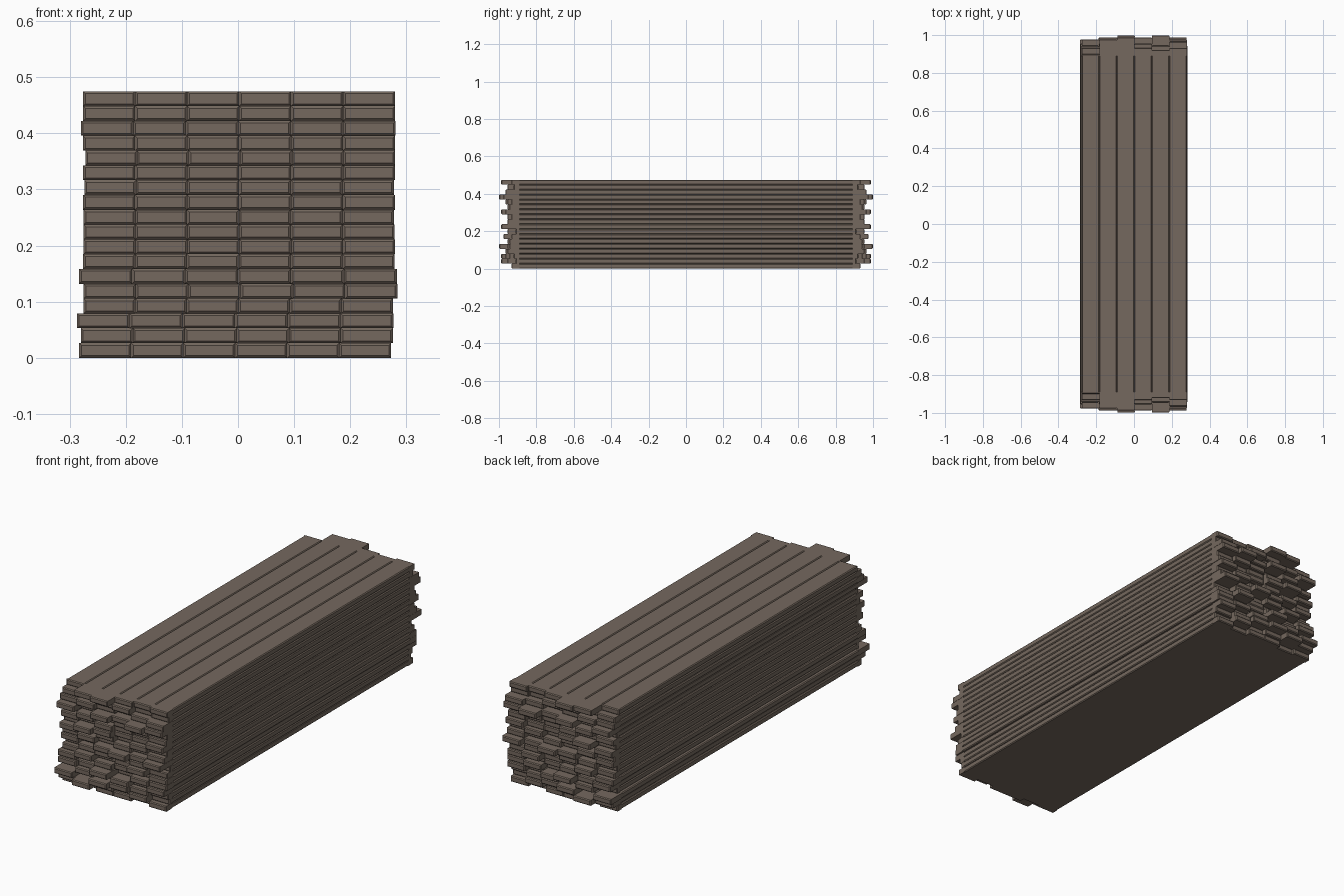
import bpy, bmesh

if "Cube" in bpy.data.objects:
    bpy.data.objects.remove(bpy.data.objects["Cube"])

ROWS, COLS = 18, 6
TOP = 0.475
STEP = TOP / ROWS
BASE = 0.89      # the common length before the uneven board ends begin
C = 0.004        # edge wear

wood = bpy.data.materials.new("weathered brown wood")
wood.diffuse_color = (0.178, 0.140, 0.113, 1)
wood.use_nodes = True
wood.node_tree.nodes["Principled BSDF"].inputs["Base Color"].default_value = wood.diffuse_color

# Left and right edge of each layer, bottom to top
left = [-.283, -.28, -.287, -.275, -.275, -.283, -.276, -.275, -.275,
        -.275, -.276, -.274, -.276, -.272, -.276, -.28, -.276, -.276]
right = [.273, .276, .277, .276, .284, .283, .279, .28, .279,
         .278, .28, .278, .28, .28, .28, .281, .28, .28]

# How far each board sticks out, one row per layer from the bottom (0 short, 9 long)
reach = ["213313", "584251", "718642", "163625", "649154", "525324",
         "372373", "145251", "416858", "352425", "514153", "286336",
         "435324", "162453", "728597", "453146", "314512", "078323"]


def length(r, c):
    return 0.90 + 0.011 * int(reach[r][c])


def edge_x(r, i):
    return left[r] + (right[r] - left[r]) * i / COLS


def finish(name, bm):
    me = bpy.data.meshes.new(name)
    bm.to_mesh(me)
    bm.free()
    me.materials.append(wood)
    ob = bpy.data.objects.new(name, me)
    bpy.context.collection.objects.link(ob)
    return ob


# Long body: outline of all layers with worn board edges, swept along y
outline = []
for r in range(ROWS):
    x, z0, z1 = right[r], r * STEP, (r + 1) * STEP
    outline += [(x - C, z0), (x, z0 + C), (x, z1 - C), (x - C, z1)]
for i in range(COLS, 0, -1):
    x1, x0 = edge_x(ROWS - 1, i), edge_x(ROWS - 1, i - 1)
    if i < COLS:
        outline += [(x1, TOP - C), (x1 - C, TOP)]
    outline += [(x0 + C, TOP)]
for r in reversed(range(ROWS)):
    x, z0, z1 = left[r], r * STEP, (r + 1) * STEP
    outline += [(x + C, z1), (x, z1 - C), (x, z0 + C), (x + C, z0)]
bm = bmesh.new()
front = [bm.verts.new((x, -BASE, z)) for x, z in outline]
back = [bm.verts.new((x, BASE, z)) for x, z in outline]
for i in range(len(outline)):
    j = (i + 1) % len(outline)
    bm.faces.new((front[i], front[j], back[j], back[i]))
bmesh.ops.remove_doubles(bm, verts=bm.verts, dist=1e-5)
finish("stacked_boards", bm)

# Uneven board ends: worn cap plus the side walls that stand clear of neighbours
bm = bmesh.new()


def quad(*pts):
    bm.faces.new([bm.verts.new(p) for p in pts])


for r in range(ROWS):
    for c in range(COLS):
        x0, x1 = edge_x(r, c), edge_x(r, c + 1)
        z0, z1 = r * STEP, (r + 1) * STEP
        y = -length(r, c)
        rim = [(x0, z0), (x1, z0), (x1, z1), (x0, z1)]
        cap = [(x0 + C, z0 + C), (x1 - C, z0 + C), (x1 - C, z1 - C), (x0 + C, z1 - C)]
        quad(*[(px, y, pz) for px, pz in cap])
        sides = [(r - 1, c), (r, c + 1), (r + 1, c), (r, c - 1)]
        for k, (nr, nc) in enumerate(sides):
            a, b = rim[k], rim[(k + 1) % 4]
            ca, cb = cap[k], cap[(k + 1) % 4]
            quad((a[0], y + C, a[1]), (b[0], y + C, b[1]), (cb[0], y, cb[1]), (ca[0], y, ca[1]))
            inside = 0 <= nr < ROWS and 0 <= nc < COLS
            start = -length(nr, nc) + C if inside else -BASE
            if inside and k in (0, 2) and c in (0, COLS - 1):
                start = -BASE
            if start > y + C + 1e-6:
                quad((a[0], start, a[1]), (b[0], start, b[1]),
                     (b[0], y + C, b[1]), (a[0], y + C, a[1]))
ends = finish("board_ends", bm)
mirror = ends.modifiers.new("both ends", 'MIRROR')
mirror.use_axis = (False, True, False)
mirror.use_mirror_merge = False
